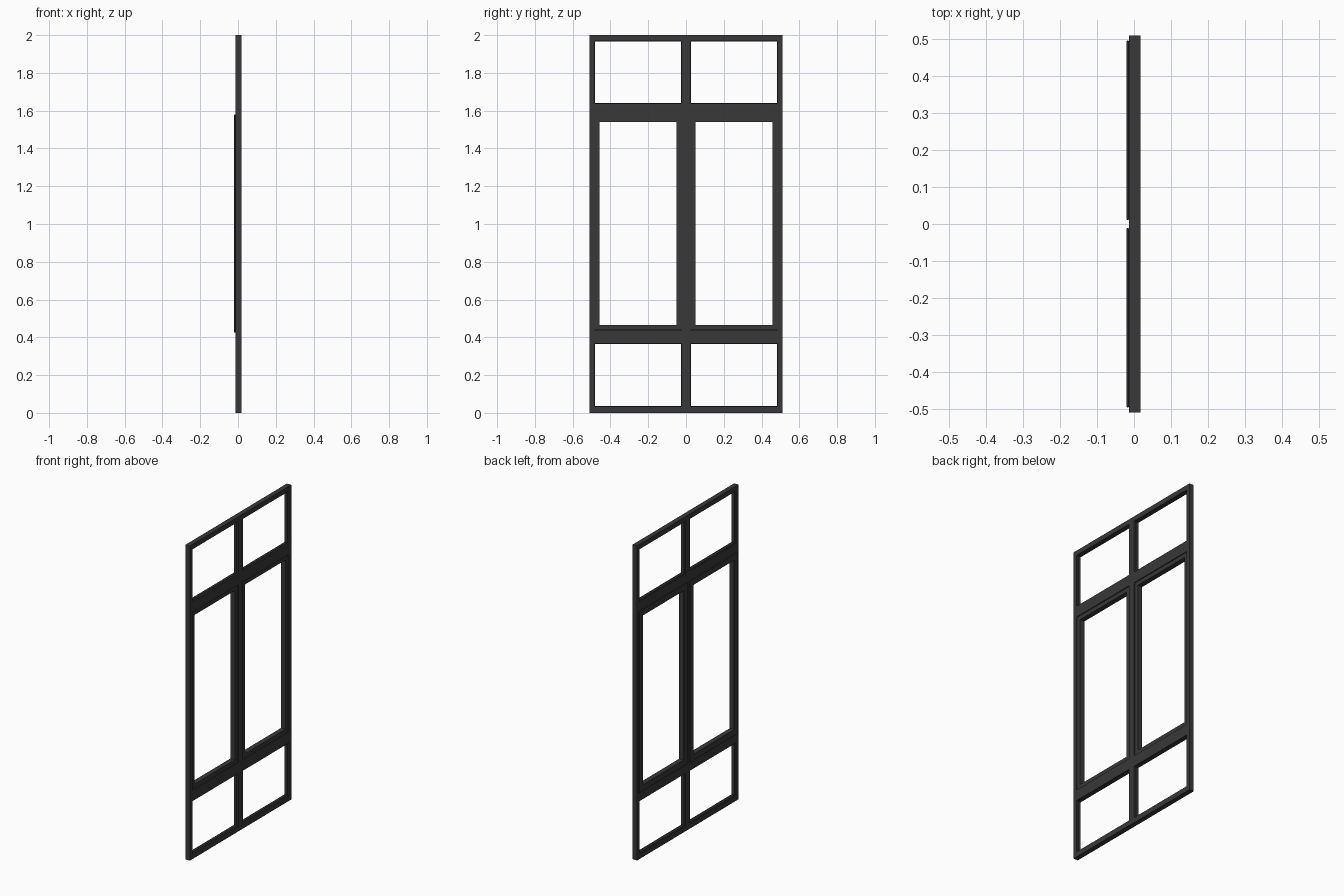
import bpy, bmesh

if "Cube" in bpy.data.objects:
    bpy.data.objects.remove(bpy.data.objects["Cube"])

mat = bpy.data.materials.new("dark grey metal")
mat.diffuse_color = (0.04, 0.04, 0.04, 1)
mat.use_nodes = True
mat.node_tree.nodes["Principled BSDF"].inputs["Base Color"].default_value = mat.diffuse_color


def lattice(name, ys, zs, holes, x0, x1, bevel=0.0):
    """Flat lattice in the YZ plane with open cells, extruded from x0 to x1."""
    bm = bmesh.new()
    v = [[bm.verts.new((x0, y, z)) for z in zs] for y in ys]
    for i in range(len(ys) - 1):
        for j in range(len(zs) - 1):
            if (i, j) not in holes:
                bm.faces.new((v[i][j], v[i][j + 1], v[i + 1][j + 1], v[i + 1][j]))
    res = bmesh.ops.extrude_face_region(bm, geom=bm.faces[:], use_keep_orig=True)
    moved = [g for g in res["geom"] if isinstance(g, bmesh.types.BMVert)]
    bmesh.ops.translate(bm, verts=moved, vec=(x1 - x0, 0, 0))
    bmesh.ops.recalc_face_normals(bm, faces=bm.faces[:])
    me = bpy.data.meshes.new(name)
    bm.to_mesh(me)
    bm.free()
    me.materials.append(mat)
    ob = bpy.data.objects.new(name, me)
    bpy.context.collection.objects.link(ob)
    if bevel:
        m = ob.modifiers.new("soft_edges", "BEVEL")
        m.width, m.segments = bevel, 1
    return ob


def ring(name, y0, y1, z0, z1, w, x0, x1, bevel=0.0):
    """Rectangular border of width w."""
    return lattice(name, [y0, y0 + w, y1 - w, y1], [z0, z0 + w, z1 - w, z1],
                   {(1, 1)}, x0, x1, bevel)


# Main frame with six openings
lattice("main_frame",
        [-0.51, -0.485, -0.023, 0.023, 0.485, 0.51],
        [0, 0.033, 0.368, 0.437, 1.567, 1.637, 1.969, 2.0],
        {(i, j) for i in (1, 3) for j in (1, 3, 5)}, -0.013, 0.018)

for side, y0, y1 in (("left", -0.485, -0.023), ("right", 0.023, 0.485)):
    # Glazing beads in the fixed lights
    ring(f"lower_bead_{side}", y0, y1, 0.033, 0.368, 0.004, -0.006, 0.008)
    ring(f"upper_bead_{side}", y0, y1, 1.637, 1.969, 0.004, -0.006, 0.008)
    # Opening sash: body inside the frame, flange overlapping its back
    ring(f"sash_body_{side}", y0 + 0.001, y1 - 0.001, 0.438, 1.566, 0.026, -0.0185, 0.013)
    ring(f"sash_flange_{side}", y0 - 0.012, y1 + 0.012, 0.425, 1.579, 0.039,
         -0.02, -0.0135, 0.0015)
